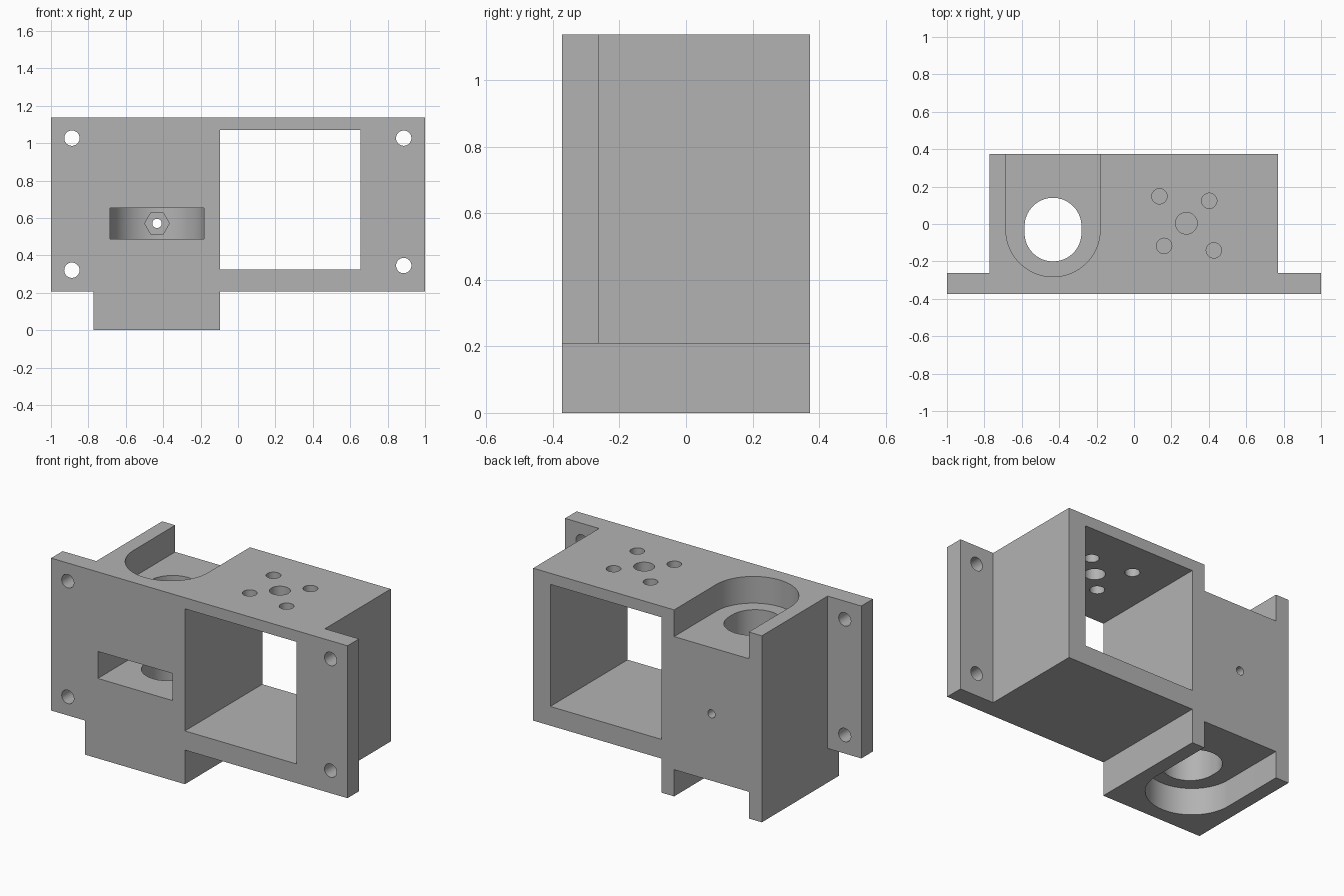
import bpy, bmesh
from math import pi, cos, sin
from mathutils import Vector

if "Cube" in bpy.data.objects:
    bpy.data.objects.remove(bpy.data.objects["Cube"])

grey = bpy.data.materials.new("plain grey")
grey.use_nodes = True
colour = (0.45, 0.45, 0.45, 1)
grey.diffuse_color = colour
grey.node_tree.nodes["Principled BSDF"].inputs["Base Color"].default_value = colour


def prism(name, outline, start, end, axis="z"):
    """Extrude an outline along z (points are x, y) or along y (points are x, z)."""
    def place(p, d):
        return Vector((p[0], p[1], d)) if axis == "z" else Vector((p[0], d, p[1]))
    bm = bmesh.new()
    face = bm.faces.new([bm.verts.new(place(p, start)) for p in outline])
    new = bmesh.ops.extrude_face_region(bm, geom=[face])["geom"]
    shift = place((0, 0), end - start)
    bmesh.ops.translate(bm, vec=shift, verts=[v for v in new if isinstance(v, bmesh.types.BMVert)])
    bmesh.ops.recalc_face_normals(bm, faces=bm.faces)
    mesh = bpy.data.meshes.new(name)
    bm.to_mesh(mesh)
    bm.free()
    mesh.materials.append(grey)
    obj = bpy.data.objects.new(name, mesh)
    bpy.context.collection.objects.link(obj)
    return obj


def rect(x0, x1, y0, y1):
    return [(x0, y0), (x1, y0), (x1, y1), (x0, y1)]


def arc(cx, cy, r, a0, a1, n):
    return [(cx + r * cos(a0 + (a1 - a0) * i / n), cy + r * sin(a0 + (a1 - a0) * i / n))
            for i in range(n + 1)]


def circle(cx, cy, r, n=40):
    return arc(cx, cy, r, 0, 2 * pi, n)[:-1]


cutters = []


def cut(name, outline, start, end, axis="z"):
    obj = prism(name, outline, start, end, axis)
    obj.hide_render = True
    cutters.append(obj)


FRONT, BACK, TOP, STEP = -0.373, 0.373, 1.138, 0.208
LEFT, RIGHT, EAR = -0.773, 0.77, -0.262
PX, PY, PR = -0.433, -0.03, 0.252

# Body with mounting ears along the front
bracket = prism("mounting_bracket", [
    (-1, FRONT), (1, FRONT), (1, EAR), (RIGHT, EAR),
    (RIGHT, BACK), (LEFT, BACK), (LEFT, EAR), (-1, EAR)], 0, TOP)

# Leave only the foot block below the step
cut("ear_trim", rect(-1.5, LEFT, -1, 1), -0.5, STEP)
cut("underside_trim", rect(-0.097, 1.5, -1, 1), -0.5, STEP)

# Large opening from front to back
cut("window_cutter", rect(-0.097, 0.655, 0.325, 1.07), -1, 1, "y")

# Round-ended slots in top and bottom, open to the back
back_slot = arc(PX, PY, PR, pi, 2 * pi, 48) + [(PX + PR, 1), (PX - PR, 1)]
cut("top_slot", back_slot, TOP - 0.163, TOP + 0.5)
cut("bottom_slot", back_slot, -0.5, 0.163)

# Middle pocket, open to the front
front_slot = arc(PX, PY, PR, 0, pi, 48) + [(PX - PR, -1), (PX + PR, -1)]
cut("front_pocket", front_slot, 0.488, 0.653)

# Slightly oval upright bore
bore = arc(PX, PY + 0.018, 0.152, 0, pi, 32) + arc(PX, PY - 0.018, 0.152, pi, 2 * pi, 32)
cut("bore_cutter", bore, -0.5, 2)

# Hexagonal nut seat and screw hole behind the pocket
cut("nut_seat", circle(PX, 0.571, 0.066, 6), 0.1, 0.285, "y")
cut("screw_hole", circle(PX, 0.571, 0.025, 24), 0.1, 1, "y")

# Ear holes
for x, z in [(-0.888, 1.027), (-0.888, 0.321), (0.886, 1.027), (0.886, 0.346)]:
    cut("ear_hole", circle(x, z, 0.041), -1, 0, "y")

# Hole pattern in the roof of the opening
for x, y, r in [(0.28, 0.004, 0.058), (0.136, 0.148, 0.041), (0.402, 0.124, 0.041),
                (0.161, -0.117, 0.041), (0.427, -0.141, 0.041)]:
    cut("roof_hole", circle(x, y, r), 0.9, 1.5)

# Apply the cuts and clear the cutters away
bpy.context.view_layer.objects.active = bracket
bracket.select_set(True)
for obj in cutters:
    mod = bracket.modifiers.new(obj.name, "BOOLEAN")
    mod.operation = "DIFFERENCE"
    mod.solver = "EXACT"
    mod.object = obj
    bpy.ops.object.modifier_apply(modifier=mod.name)
    bpy.data.objects.remove(obj)

bpy.ops.object.shade_smooth_by_angle(angle=pi / 6)
